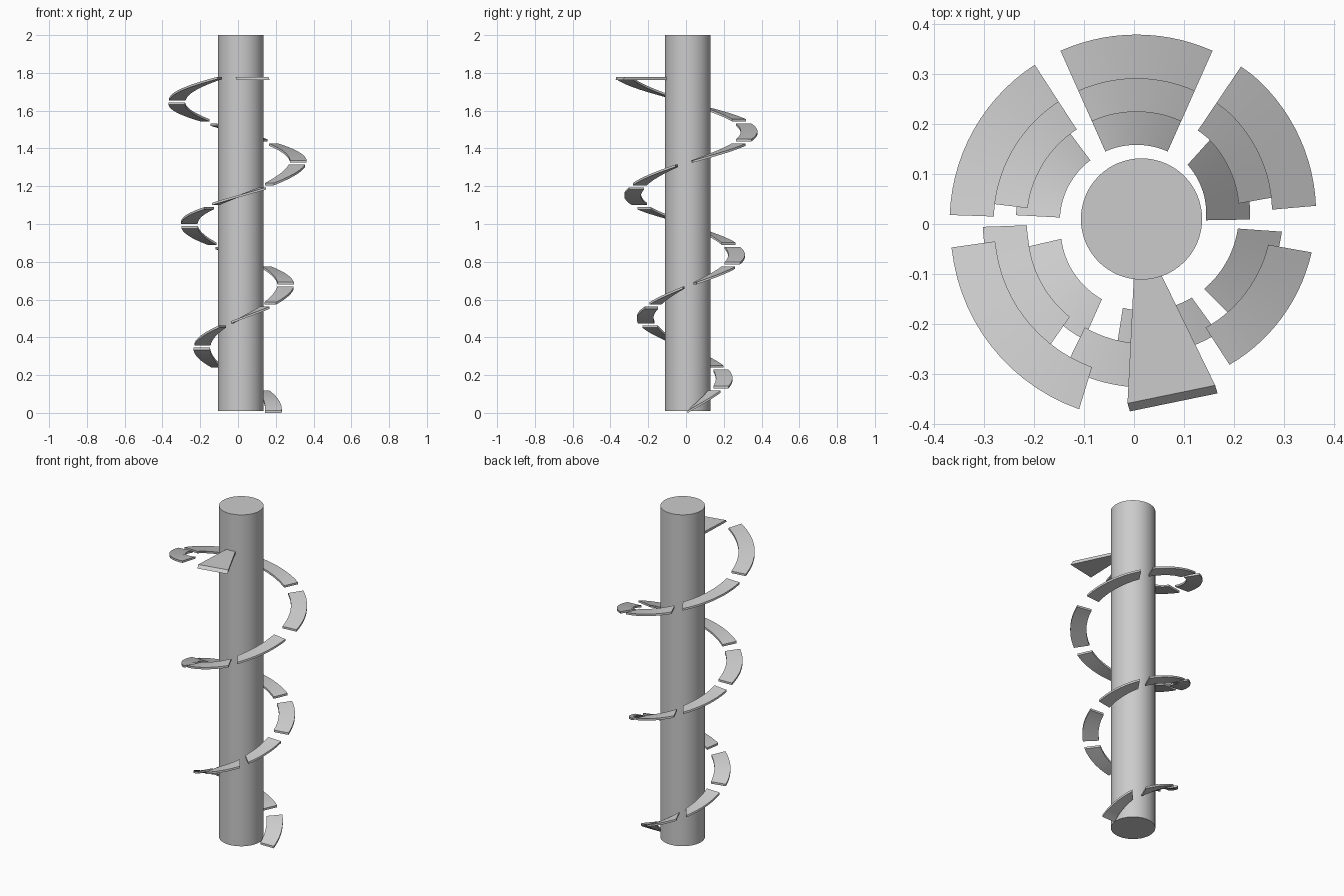
import bpy
import bmesh
from math import cos, sin, radians

cube = bpy.data.objects.get("Cube")
if cube:
    bpy.data.objects.remove(cube, do_unlink=True)

grey = bpy.data.materials.new("light_grey")
grey.use_nodes = True
colour = (0.6, 0.6, 0.6, 1)
grey.diffuse_color = colour
grey.node_tree.nodes["Principled BSDF"].inputs["Base Color"].default_value = colour

CENTRE = 0.005      # axis of the ramp in x and y
WIDTH = 0.088       # tread width
THICK = 0.012       # tread thickness
STEPS = 14


def finish(name, bm, smooth=True):
    """Turn a bmesh into a named, shaded object."""
    bmesh.ops.recalc_face_normals(bm, faces=bm.faces)
    mesh = bpy.data.meshes.new(name)
    bm.to_mesh(mesh)
    bm.free()
    mesh.materials.append(grey)
    obj = bpy.data.objects.new(name, mesh)
    bpy.context.collection.objects.link(obj)
    if smooth:
        bpy.ops.object.select_all(action="DESELECT")
        obj.select_set(True)
        bpy.context.view_layer.objects.active = obj
        bpy.ops.object.shade_smooth_by_angle(angle=radians(30))
    return obj


def inner_radius(turn, angle):
    """The spiral widens only while it passes the front of the column."""
    growth = min(max((angle - 190) / 220, 0), 1)
    if angle < 50:
        growth = (angle - 50) / 220
    return 0.153 + 0.066 * (turn + growth)


def ramp_segment(name, turn, start, end, low, high):
    """A curved slab with a rectangular section that climbs round the column."""
    bm = bmesh.new()
    rings = []
    for i in range(STEPS + 1):
        t = i / STEPS
        angle = start + (end - start) * t
        z = low + (high - THICK - low) * t
        r = inner_radius(turn, angle)
        c, s = cos(radians(angle)), sin(radians(angle))
        section = [(r, z), (r + WIDTH, z), (r + WIDTH, z + THICK), (r, z + THICK)]
        rings.append([bm.verts.new((CENTRE + q * c, CENTRE + q * s, h))
                      for q, h in section])
    for a, b in zip(rings, rings[1:]):
        for k in range(4):
            n = (k + 1) % 4
            bm.faces.new((a[k], a[n], b[n], b[k]))
    bm.faces.new(rings[0])
    bm.faces.new(rings[-1])
    finish(name, bm)


# Central column
bm = bmesh.new()
bmesh.ops.create_cone(bm, cap_ends=True, segments=64, radius1=0.121,
                      radius2=0.121, depth=1.99)
bmesh.ops.translate(bm, verts=bm.verts, vec=(0.015, 0.01, 1.005))
finish("column", bm)

# Spiral ramp: start angle, end angle and base height of each segment, by turn
turns = [
    [(1, 48, 0), (66, 114, .13), (127, 177, .24),
     (193, 246, .357), (261, 306, .474), (315, 356, .574)],
    [(10, 56, .68), (66, 114, .786), (123, 173, .89),
     (182, 235, 1), (244, 295, 1.1), (303, 350, 1.205)],
    [(5, 56, 1.325), (66, 114, 1.437), (123, 178, 1.543), (188, 253, 1.655)],
]
flat = [(turn, seg) for turn, segs in enumerate(turns) for seg in segs]
bases = [seg[2] for _, seg in flat] + [1.79]
for i, (turn, (start, end, low)) in enumerate(flat):
    ramp_segment(f"ramp_segment_{i + 1}", turn, start, end, low, bases[i + 1] - 0.011)

# Wedge-shaped landing at the top, with a front edge that slopes outward below
bm = bmesh.new()
layers = []
for z, reach in ((1.762, 0.016), (1.779, 0)):
    layers.append([bm.verts.new(p) for p in (
        (CENTRE, 0, z),
        (-0.013 + reach * 0.3, -0.358 - reach, z),
        (0.162 + reach * 0.3, -0.322 - reach, z))])
bottom, top = layers
bm.faces.new(bottom)
bm.faces.new(top)
for k in range(3):
    n = (k + 1) % 3
    bm.faces.new((bottom[k], bottom[n], top[n], top[k]))
finish("top_landing", bm, smooth=False)
